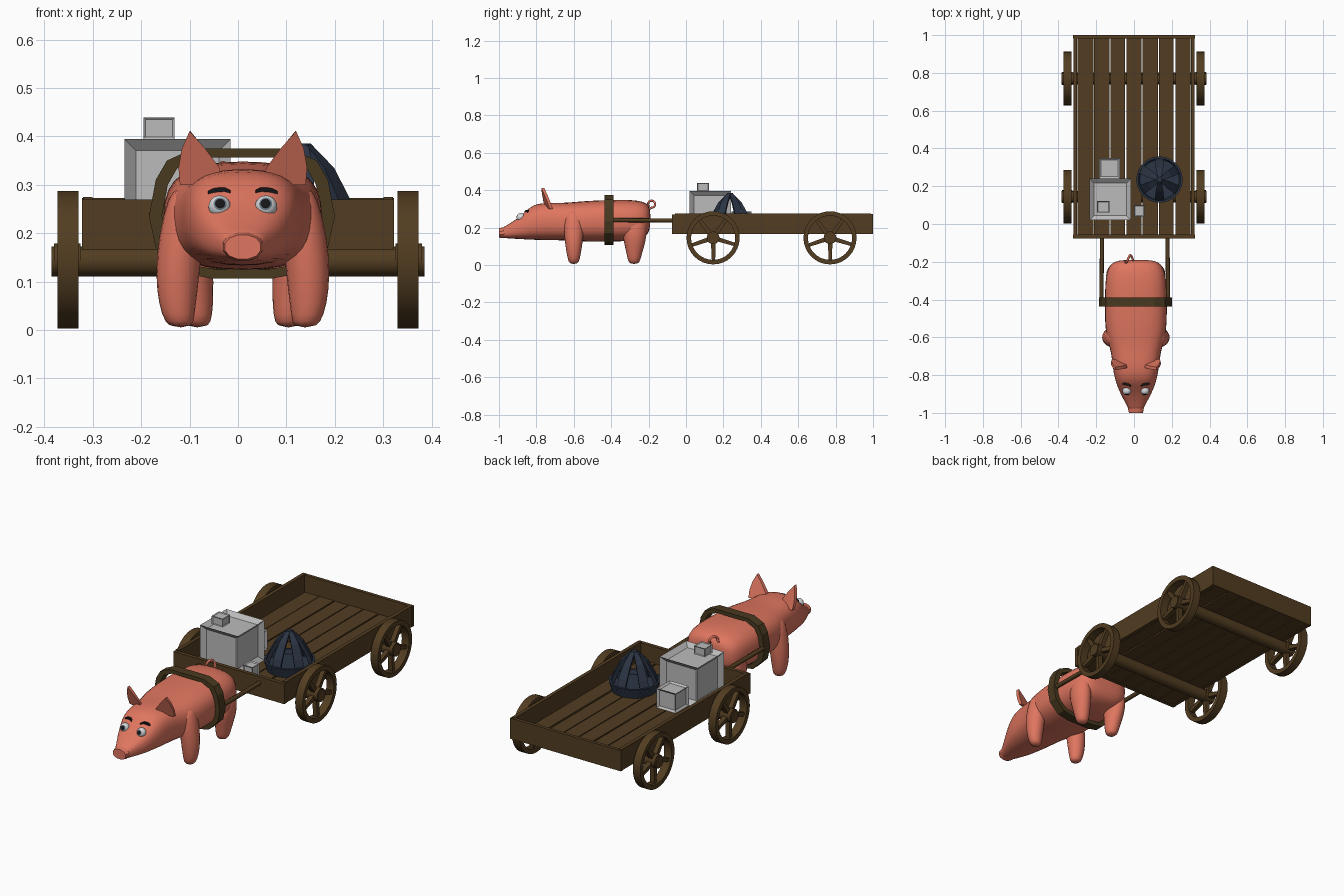
import bpy, bmesh, math, random
from mathutils import Vector
from mathutils.bvhtree import BVHTree

if "Cube" in bpy.data.objects:
    bpy.data.objects.remove(bpy.data.objects["Cube"])

random.seed(4)
CX = 0.01  # centre line of the animal


def material(name, r, g, b):
    m = bpy.data.materials.new(name)
    m.diffuse_color = (r, g, b, 1)
    m.use_nodes = True
    m.node_tree.nodes["Principled BSDF"].inputs["Base Color"].default_value = m.diffuse_color
    return m


WOOD = material("brown wood", 0.084, 0.046, 0.015)
STRAP = material("dark leather", 0.066, 0.042, 0.014)
PINK = material("pig pink", 0.74, 0.18, 0.115)
GREY = material("light grey", 0.50, 0.50, 0.50)
NAVY = material("dark navy", 0.025, 0.036, 0.06)
WHITE = material("eye white", 0.68, 0.70, 0.72)
IRIS = material("iris blue grey", 0.16, 0.22, 0.27)
BLACK = material("black", 0.008, 0.008, 0.01)


def finish(name, bm, mats, smooth=35, subsurf=0):
    bmesh.ops.recalc_face_normals(bm, faces=bm.faces)
    me = bpy.data.meshes.new(name)
    bm.to_mesh(me)
    bm.free()
    for m in mats if isinstance(mats, list) else [mats]:
        me.materials.append(m)
    if smooth:
        me.shade_smooth()
        if not subsurf:
            me.set_sharp_from_angle(angle=math.radians(smooth))
    ob = bpy.data.objects.new(name, me)
    bpy.context.collection.objects.link(ob)
    if subsurf:
        mod = ob.modifiers.new("round", 'SUBSURF')
        mod.levels = mod.render_levels = subsurf
    return ob


def loft(name, rings, mat, closed=False, smooth=35, subsurf=0):
    """Skin a list of equal-length point rings; closed joins last to first."""
    bm = bmesh.new()
    vs = [[bm.verts.new(p) for p in r] for r in rings]
    n = len(vs[0])
    for a, b in zip(vs, vs[1:] + ([vs[0]] if closed else [])):
        for i in range(n):
            j = (i + 1) % n
            bm.faces.new((a[i], a[j], b[j], b[i]))
    if not closed:
        bm.faces.new(vs[0])
        bm.faces.new(vs[-1])
    return finish(name, bm, mat, smooth, subsurf)


def box(name, x0, x1, y0, y1, z0, z1, mat, panel=0):
    bm = bmesh.new()
    bmesh.ops.create_cube(bm, size=1)
    for v in bm.verts:
        v.co = ((x0 + x1) / 2 + v.co.x * (x1 - x0), (y0 + y1) / 2 + v.co.y * (y1 - y0),
                (z0 + z1) / 2 + v.co.z * (z1 - z0))
    if panel:  # sunken, sloped panel on every side
        bmesh.ops.recalc_face_normals(bm, faces=bm.faces)
        bmesh.ops.inset_individual(bm, faces=bm.faces[:], thickness=panel, depth=-panel * 0.6)
    return finish(name, bm, mat, 0)


def circle_x(x, y, z, r, n):  # ring around the x axis
    return [(x, y + r * math.cos(math.tau * i / n), z + r * math.sin(math.tau * i / n)) for i in range(n)]


def circle_z(x, y, z, rx, ry, n):
    return [(x + rx * math.cos(math.tau * i / n), y + ry * math.sin(math.tau * i / n), z) for i in range(n)]


def oval_y(y, hw, z0, z1, n=16, p=2.7):  # squarish oval across the y axis
    pts = []
    for i in range(n):
        c, s = math.cos(math.tau * (i + .5) / n), math.sin(math.tau * (i + .5) / n)
        pts.append((CX + hw * math.copysign(abs(c) ** (2 / p), c), y,
                    (z0 + z1) / 2 + (z1 - z0) / 2 * math.copysign(abs(s) ** (2 / p), s)))
    return pts


def tube(name, pts, r, mat):
    cu = bpy.data.curves.new(name, 'CURVE')
    cu.dimensions = '3D'
    cu.bevel_depth, cu.bevel_resolution, cu.use_fill_caps = r, 2, True
    sp = cu.splines.new('POLY')
    sp.points.add(len(pts) - 1)
    for q, p in zip(sp.points, pts):
        q.co = (*p, 1)
    cu.materials.append(mat)
    ob = bpy.data.objects.new(name, cu)
    bpy.context.collection.objects.link(ob)
    return ob


# --- cart bed: planks with gaps, four boards
step = 0.60 / 7
for i in range(7):
    x = -0.30 + i * step
    box("floor_plank", x + random.uniform(.001, .005), x + step - random.uniform(.001, .005),
        -0.06, 0.985, 0.166, 0.185 - random.uniform(0, .003), WOOD)
for s in (-1, 1):
    box("side_board", s * 0.301, s * 0.32, -0.06, 0.99, 0.165, 0.275, WOOD)
box("front_board", -0.322, 0.322, -0.076, -0.056, 0.165, 0.27, WOOD)
box("rear_board", -0.322, 0.322, 0.982, 1.0, 0.165, 0.273, WOOD)

# --- axles and spoked wheels
for y in (0.145, 0.77):
    loft("axle", [circle_x(x, y, 0.142, 0.031, 16) for x in (-0.385, 0.385)], WOOD)
    for s in (-1, 1):
        xs = (s * 0.33, s * 0.373)
        loft("wheel_rim", [circle_x(x, y, 0.145, r, 32) for x, r in
                           ((xs[0], .142), (xs[1], .142), (xs[1], .118), (xs[0], .118))], WOOD, closed=True)
        loft("wheel_hub", [circle_x(x, y, 0.145, 0.034, 16) for x in (s * 0.325, s * 0.38)], WOOD)
        for k in range(5):
            a = math.radians(55 + 72 * k)
            d, t = Vector((0, math.cos(a), math.sin(a))), Vector((0, -math.sin(a), math.cos(a)))
            c = Vector((s * 0.351, y, 0.145))
            loft("wheel_spoke", [[c + d * r + t * w * u + Vector((v * 0.012, 0, 0))
                                  for u, v in ((-1, -1), (1, -1), (1, 1), (-1, 1))]
                                 for r, w in ((.02, .012), (.125, .009))], WOOD, smooth=0)

# --- crates
box("large_crate", -0.235, -0.015, 0.02, 0.24, 0.185, 0.395, GREY, 0.034)
box("top_crate", -0.195, -0.131, 0.06, 0.122, 0.395, 0.439, GREY, 0.006)
box("rear_crate", -0.185, -0.075, 0.242, 0.35, 0.185, 0.287, GREY, 0.014)
box("small_crate", 0.0, 0.056, 0.04, 0.1, 0.185, 0.242, GREY, 0.008)

# --- round basket with ribs meeting at the top
BX, BY = 0.135, 0.235
loft("basket_base", [circle_z(BX, BY, z, r, r, 24) for z, r in
                     ((.185, .11), (.235, .123), (.235, .112), (.212, .105))], NAVY)
for k in range(6):
    a = math.tau * (k + .5) / 6
    d, t = Vector((math.cos(a), math.sin(a), 0)), Vector((-math.sin(a), math.cos(a), 0))
    c = Vector((BX, BY, 0))
    rings = []
    for r, z, w in ((.117, .215, .024), (.098, .27, .024), (.062, .335, .020), (.012, .385, .010)):
        rings.append([c + d * (r + e) + t * w * u + Vector((0, 0, z)) for u, e in
                      ((-1, 0), (1, 0), (.7, -.022), (-.7, -.022))])
    loft("basket_rib", rings, NAVY, smooth=0)

# --- pig body from tail to snout: y, half width, bottom, top
sections = ((-.19, .07, .215, .285), (-.198, .115, .17, .32), (-.225, .15, .14, .341), (-.30, .166, .125, .352),
            (-.42, .167, .122, .349), (-.52, .167, .122, .345), (-.60, .158, .126, .338), (-.66, .138, .13, .333),
            (-.72, .128, .131, .335), (-.79, .120, .132, .331), (-.835, .108, .134, .312), (-.88, .092, .137, .265),
            (-.93, .066, .140, .230), (-.965, .046, .143, .208), (-.99, .038, .146, .197))
body = loft("pig_body", [oval_y(*s) for s in sections], PINK, subsurf=1)
loft("snout_tip", [oval_y(y, w, a, b, 12, 2.2) for y, w, a, b in
                   ((-.955, .045, .146, .205), (-.985, .042, .142, .201), (-1.0, .038, .146, .197))], PINK)

# --- legs: z, offset from centre line, y, half width, half depth
front = ((.30, .115, -.60, .03, .04), (.24, .122, -.60, .046, .058), (.15, .133, -.60, .05, .054),
         (.08, .136, -.60, .045, .044), (.03, .134, -.60, .036, .034), (.004, .128, -.60, .026, .024))
rear = ((.28, .10, -.27, .04, .05), (.20, .115, -.272, .05, .07), (.13, .108, -.275, .05, .064),
        (.07, .100, -.276, .042, .046), (.03, .097, -.278, .036, .037), (.004, .094, -.278, .026, .026))
for s in (-1, 1):
    for name, prof in (("front_leg", front), ("rear_leg", rear)):
        loft(name, [circle_z(CX + s * o, y, z, w, d, 10) for z, o, y, w, d in prof], PINK, subsurf=1)

# --- ears: thin leaning leaves
outline = ((.130, .30), (.133, .335), (.126, .375), (.110, .411), (.078, .375), (.048, .335), (.042, .30))
for s in (-1, 1):
    def leaf(shift, grow):
        return [(CX + s * (.09 + (x - .09) * grow), -.732 - (z - .30) * .36 - (.09 - x) * .25 + shift, z)
                for x, z in outline]
    loft("ear", [leaf(-.007, 1), leaf(.009, .92)], PINK)

# --- curly tail
tube("tail", [(-.005, -.205, .295), (-.005, -.19, .303)] +
     [(-.008 - .004 * i, -.184 + .019 * math.sin(i * .55), .325 - .019 * math.cos(i * .55)) for i in range(11)],
     .006, PINK)

# --- face: eyes and brows placed on the head surface
dg = bpy.context.evaluated_depsgraph_get()
tree = BVHTree.FromObject(body, dg)


def face_y(x, z):
    hit = tree.ray_cast(Vector((x, -2, z)), Vector((0, 1, 0)))[0]
    return hit.y if hit else -.85


for s in (-1, 1):
    ex, ez = CX + s * .048, .255
    bm = bmesh.new()
    bmesh.ops.create_uvsphere(bm, u_segments=20, v_segments=20, radius=.023)
    for f in bm.faces:  # pupil and iris as caps round the pole
        h = f.calc_center_median().normalized().z
        f.material_index = 2 if h > .90 else 1 if h > .78 else 0
    q = Vector((-s * .05, -.93, .3)).to_track_quat('Z', 'Y')
    pos = Vector((ex, face_y(ex, ez) + .004, ez))
    for v in bm.verts:
        v.co = q @ v.co + pos
    finish("eye", bm, [WHITE, IRIS, BLACK])
    rings = []
    for i in range(5):
        x = CX + s * (.026 + .0115 * i)
        z = .284 + .006 * math.sin(math.pi * i / 4) + (.002 if i < 2 else 0)
        y = face_y(x, z)
        h = .0045 if 0 < i < 4 else .003
        rings.append([(x, y - .006, z - h), (x, y - .006, z + h), (x, y + .012, z + h), (x, y + .012, z - h)])
    loft("brow", rings, BLACK, smooth=0)

# --- harness band and shafts
band = ((-.10, .375), (.10, .375), (.155, .350), (.178, .31), (.192, .235), (.178, .17), (.125, .118), (.06, .106),
        (-.06, .106), (-.125, .118), (-.178, .17), (-.192, .235), (-.178, .31), (-.155, .350))


def band_ring(y, k):
    return [(CX - .002 + x * k, y, .24 + (z - .24) * k) for x, z in band]


loft("harness_band", [band_ring(-.436, 1), band_ring(-.388, 1), band_ring(-.388, .86), band_ring(-.436, .86)],
     STRAP, closed=True, smooth=0)
for s in (-1, 1):
    tube("shaft", [(.004 + s * .177, -.43, .24), (.004 + s * .173, -.06, .238)], .011, WOOD)
